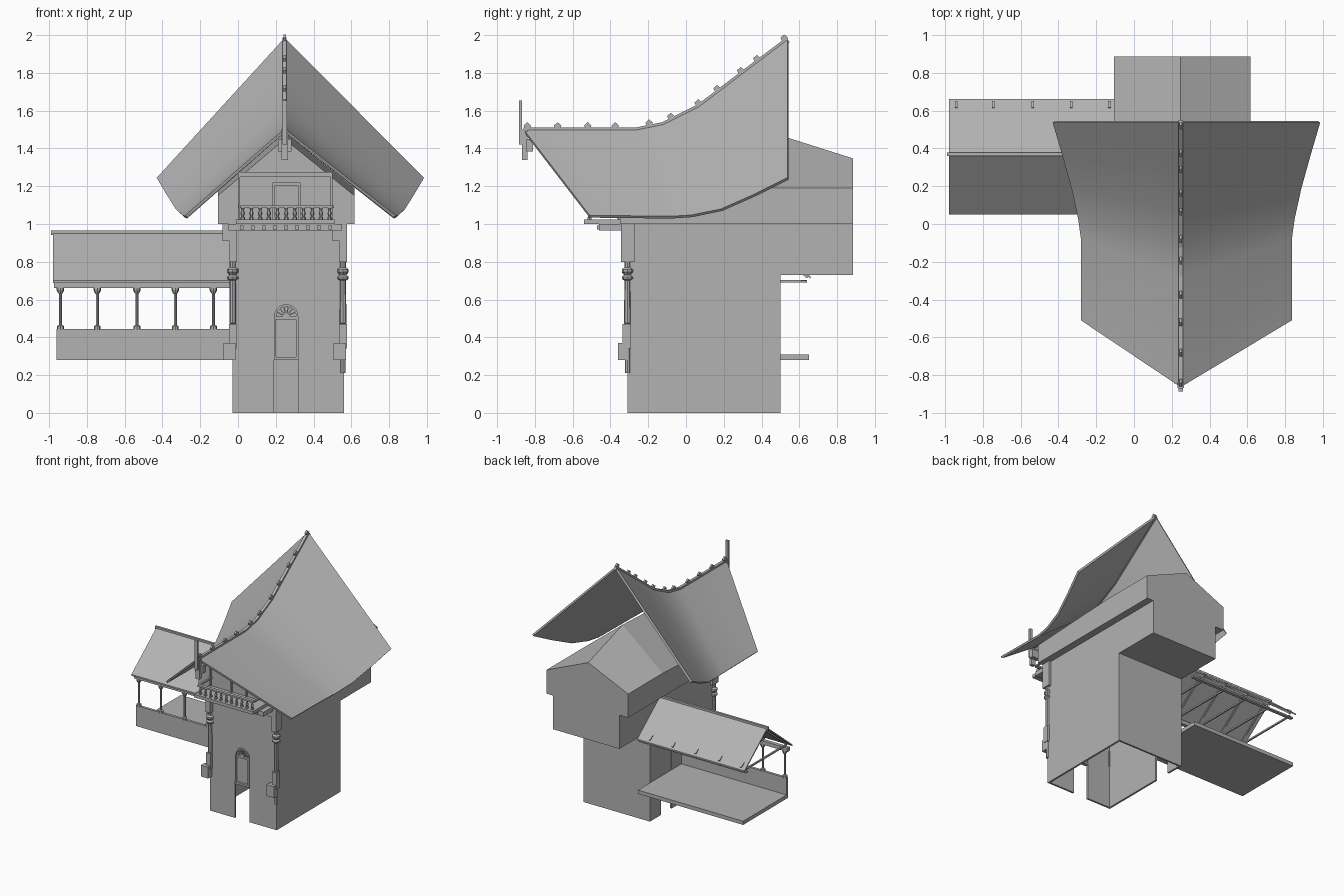
import bpy, bmesh, math
from mathutils import Vector

CX = 0.247  # centre line of the tower
GREY = bpy.data.materials.new("dark_grey")
GREY.diffuse_color = (0.45, 0.45, 0.45, 1)


def make(name, verts, faces):
    me = bpy.data.meshes.new(name)
    me.from_pydata(verts, [], faces)
    me.materials.append(GREY)
    ob = bpy.data.objects.new(name, me)
    bpy.context.collection.objects.link(ob)
    return ob


def fix(ob):
    bm = bmesh.new()
    bm.from_mesh(ob.data)
    bmesh.ops.recalc_face_normals(bm, faces=bm.faces)
    bm.to_mesh(ob.data)
    bm.free()
    return ob


def prism(name, prof, a, b, axis="y"):
    """Extrude an (x, z) profile along y, or a (y, z) profile along x."""
    n = len(prof)
    v = [(p, d, z) if axis == "y" else (d, p, z) for d in (a, b) for p, z in prof]
    f = [list(range(n)), list(range(n, 2 * n))]
    f += [[i, (i + 1) % n, n + (i + 1) % n, n + i] for i in range(n)]
    return fix(make(name, v, f))


def box(name, x0, x1, y0, y1, z0, z1):
    return prism(name, [(x0, z0), (x1, z0), (x1, z1), (x0, z1)], y0, y1)


def beam(name, a, b, w, h):
    """Rectangular bar between two points."""
    a, b = Vector(a), Vector(b)
    d = (b - a).normalized()
    s = d.cross(Vector((0, 0, 1)))
    s = s.normalized() if s.length > 1e-4 else Vector((1, 0, 0))
    u = s.cross(d)
    v = [p + s * w / 2 * i + u * h / 2 * j for p in (a, b)
         for i, j in ((-1, -1), (1, -1), (1, 1), (-1, 1))]
    f = [[0, 1, 2, 3], [4, 5, 6, 7]] + [[i, (i + 1) % 4, 4 + (i + 1) % 4, 4 + i] for i in range(4)]
    return fix(make(name, v, f))


def lathe(name, x, y, prof, n=8):
    """Turned part from (radius, z) points."""
    v = [(x + r * math.cos(2 * math.pi * k / n), y + r * math.sin(2 * math.pi * k / n), z)
         for r, z in prof for k in range(n)]
    f = [[i * n + k, i * n + (k + 1) % n, (i + 1) * n + (k + 1) % n, (i + 1) * n + k]
         for i in range(len(prof) - 1) for k in range(n)]
    f += [list(range(n)), list(range(len(v) - n, len(v)))]
    return fix(make(name, v, f))


def arc(r, z, n=10, c=0.255):
    return [(c - r * math.cos(math.pi * i / n), z + r * math.sin(math.pi * i / n)) for i in range(n + 1)]


# Hollow tower walls, arched doorways in the front and towards the gallery
door = [(0.19, 0)] + arc(0.065, 0.51) + [(0.32, 0)]
prism("front_wall", [(-0.03, 0)] + door + [(0.56, 0), (0.56, 1), (-0.03, 1)], -0.31, -0.295)
side_door = [(0.225, 0)] + arc(0.068, 0.51, c=0.293) + [(0.361, 0)]
prism("left_wall", [(-0.295, 0)] + side_door + [(0.485, 0), (0.485, 1), (-0.295, 1)], -0.03, -0.015, "x")
box("right_wall", 0.545, 0.56, -0.295, 0.485, 0, 1)
box("back_wall", -0.03, 0.56, 0.485, 0.5, 0, 1)

# Door frame, leaf and fan light
prism("door_frame", [(0.19, 0.28)] + arc(0.065, 0.51) + [(0.32, 0.28), (0.308, 0.28)]
      + arc(0.053, 0.51)[::-1] + [(0.202, 0.28)], -0.318, -0.30)
box("door_sill", 0.19, 0.32, -0.32, -0.29, 0.28, 0.295)
box("door_lintel", 0.19, 0.32, -0.315, -0.295, 0.495, 0.51)
box("door_leaf", 0.2, 0.31, -0.302, -0.296, 0.295, 0.5)
prism("fan_hub", arc(0.02, 0.51, 6), -0.315, -0.297)
for i in range(1, 7):
    a = math.pi * i / 7
    c, s = math.cos(a), math.sin(a)
    beam("fan_spoke", (0.255 + 0.018 * c, -0.306, 0.51 + 0.018 * s),
         (0.255 + 0.056 * c, -0.306, 0.51 + 0.056 * s), 0.012, 0.006)
prism("gallery_door_leaf", [(0.225, 0.295)] + arc(0.068, 0.51, c=0.293) + [(0.361, 0.295)], -0.025, -0.018, "x")

# Rear projection and wider upper storey with rising rear gable
box("rear_projection", -0.03, 0.56, 0.5, 0.885, 0.73, 1.0)
sections = [(-0.35, 1.15, 1.45), (0.45, 1.19, 1.485), (0.885, 1.19, 1.347)]
v, f = [], [[0, 1, 2, 3, 4], [10, 11, 12, 13, 14]]
for y, e, r in sections:
    v += [(-0.107, y, 1), (0.617, y, 1), (0.617, y, e), (CX, y, r), (-0.107, y, e)]
for s in (0, 5):
    f += [[s + i, s + (i + 1) % 5, s + 5 + (i + 1) % 5, s + 5 + i] for i in range(5)]
fix(make("upper_storey", v, f))

# Gable window and boards
box("gable_board_low", 0.0, 0.5, -0.36, -0.35, 1.25, 1.275)
for x in (0.0, 0.49):
    box("gable_side_board", x, x + 0.01, -0.36, -0.35, 1.0, 1.25)
for x in (0.183, 0.317):
    box("window_side", x, x + 0.014, -0.362, -0.35, 1.02, 1.22)
box("window_head", 0.183, 0.331, -0.364, -0.35, 1.205, 1.22)

# Balcony: floor, beams, joist ends, railing
box("balcony_floor", -0.01, 0.51, -0.54, -0.31, 1.0, 1.025)
box("balcony_beam", -0.05, 0.55, -0.46, -0.31, 0.965, 1.0)
for i in range(9):
    beam("joist_end", (0.02 + i * 0.0585, -0.47, 0.982), (0.02 + i * 0.0585, -0.45, 0.982), 0.02, 0.02)
box("balcony_rail", 0.01, 0.5, -0.525, -0.5, 1.085, 1.098)
for i in range(11):
    lathe("baluster", 0.025 + i * 0.046, -0.512,
          [(0.012, 1.025), (0.012, 1.035), (0.006, 1.04), (0.012, 1.055), (0.006, 1.075), (0.012, 1.087)], 6)
for x in (0.01, 0.5):
    beam("balcony_side_rail", (x, -0.51, 1.091), (x, -0.35, 1.091), 0.014, 0.012)

# Corner columns on the tower front
for x, zb in ((-0.028, 0.28), (0.556, 0.21)):
    lathe("corner_column", x, -0.31, [(0.014, zb), (0.014, 0.47), (0.018, 0.475), (0.016, 0.7), (0.03, 0.71),
          (0.03, 0.72), (0.018, 0.73), (0.03, 0.745), (0.03, 0.76), (0.016, 0.77), (0.016, 0.98)])
    box("column_block_low", x - 0.02, x + 0.02, -0.335, -0.29, 0.34, 0.47)
    box("column_foot", x - 0.05, x + 0.015, -0.36, -0.31, 0.28, 0.37)
    box("column_cap", x - 0.018, x + 0.022, -0.345, -0.27, 0.8, 1.0)
    box("cap_bracket", x - 0.055, x - 0.005, -0.34, -0.29, 0.91, 1.0)

# Great sweeping roof: ridge (y, z) and eave (half-width growth, y, z) stations
ridge = [(-0.86, 1.495), (-0.27, 1.495), (-0.12, 1.525), (0.07, 1.62), (0.3, 1.795), (0.54, 1.975)]
eave = [(0, -0.51, 1.04), (0, -0.08, 1.035), (0.015, 0.03, 1.042), (0.05, 0.19, 1.075),
        (0.1, 0.37, 1.155), (0.15, 0.54, 1.24)]
for name, s, w in (("roof_left", -1, 0.522), ("roof_right", 1, 0.583)):
    v = [(CX, y, z) for y, z in ridge] + [(CX + s * (w + g), y, z) for g, y, z in eave]
    ob = make(name, v, [[i, i + 1, i + 7, i + 6][::s] for i in range(5)])
    ob.data.shade_smooth()
    m = ob.modifiers.new("thickness", "SOLIDIFY")
    m.thickness = 0.016
    m.offset = 0
    m = ob.modifiers.new("crisp_edges", "EDGE_SPLIT")
    m.split_angle = math.radians(35)

# Ridge bar and flat crest knobs
for a, b in zip(ridge, ridge[1:]):
    beam("ridge_bar", (CX, *a), (CX, *b), 0.022, 0.03)
for y in (-0.84, -0.68, -0.52, -0.375, -0.195, -0.08, 0.065, 0.165, 0.29, 0.375, 0.52):
    for (y0, z0), (y1, z1) in zip(ridge, ridge[1:]):
        if y0 <= y <= y1:
            z = z0 + (z1 - z0) * (y - y0) / (y1 - y0) + 0.01
            prism("ridge_knob", [(y - 0.012, z), (y + 0.012, z), (y + 0.02, z + 0.016),
                                 (y, z + 0.034), (y - 0.02, z + 0.016)], CX - 0.007, CX + 0.007, "x")

# Front finial
box("finial_post", CX - 0.012, CX + 0.012, -0.885, -0.867, 1.42, 1.655)
box("finial_drop", CX - 0.018, CX + 0.018, -0.867, -0.84, 1.34, 1.5)
box("finial_cross", CX - 0.035, CX + 0.035, -0.845, -0.81, 1.385, 1.45)

# Side gallery: floor, parapet, beam, posts
box("gallery_floor", -0.962, -0.03, 0.08, 0.65, 0.28, 0.31)
box("gallery_parapet", -0.962, -0.03, 0.08, 0.1, 0.31, 0.445)
box("gallery_beam", -0.975, -0.03, 0.075, 0.105, 0.66, 0.69)
box("gallery_rear_beam", -0.975, -0.03, 0.61, 0.635, 0.69, 0.702)
for x in (-0.94, -0.745, -0.535, -0.332, -0.13):
    lathe("gallery_post", x, 0.09, [(0.018, 0.44), (0.018, 0.46), (0.008, 0.465), (0.008, 0.63),
                                    (0.013, 0.635), (0.02, 0.65), (0.02, 0.66)])
    # Roof trusses
    beam("tie_beam", (x, 0.07, 0.697), (x, 0.64, 0.697), 0.012, 0.012)
    beam("front_rafter", (x, 0.07, 0.703), (x, 0.368, 0.938), 0.012, 0.014)
    beam("rear_rafter", (x, 0.645, 0.718), (x, 0.368, 0.938), 0.012, 0.014)
    beam("rafter_tail", (x, 0.61, 0.756), (x, 0.645, 0.73), 0.014, 0.022)

# Gallery roof
prism("gallery_roof", [(0.05, 0.7), (0.368, 0.957), (0.66, 0.722), (0.66, 0.71), (0.368, 0.944), (0.05, 0.688)],
      -0.98, -0.03, "x")
box("gallery_ridge", -0.99, -0.03, 0.36, 0.378, 0.943, 0.965)
